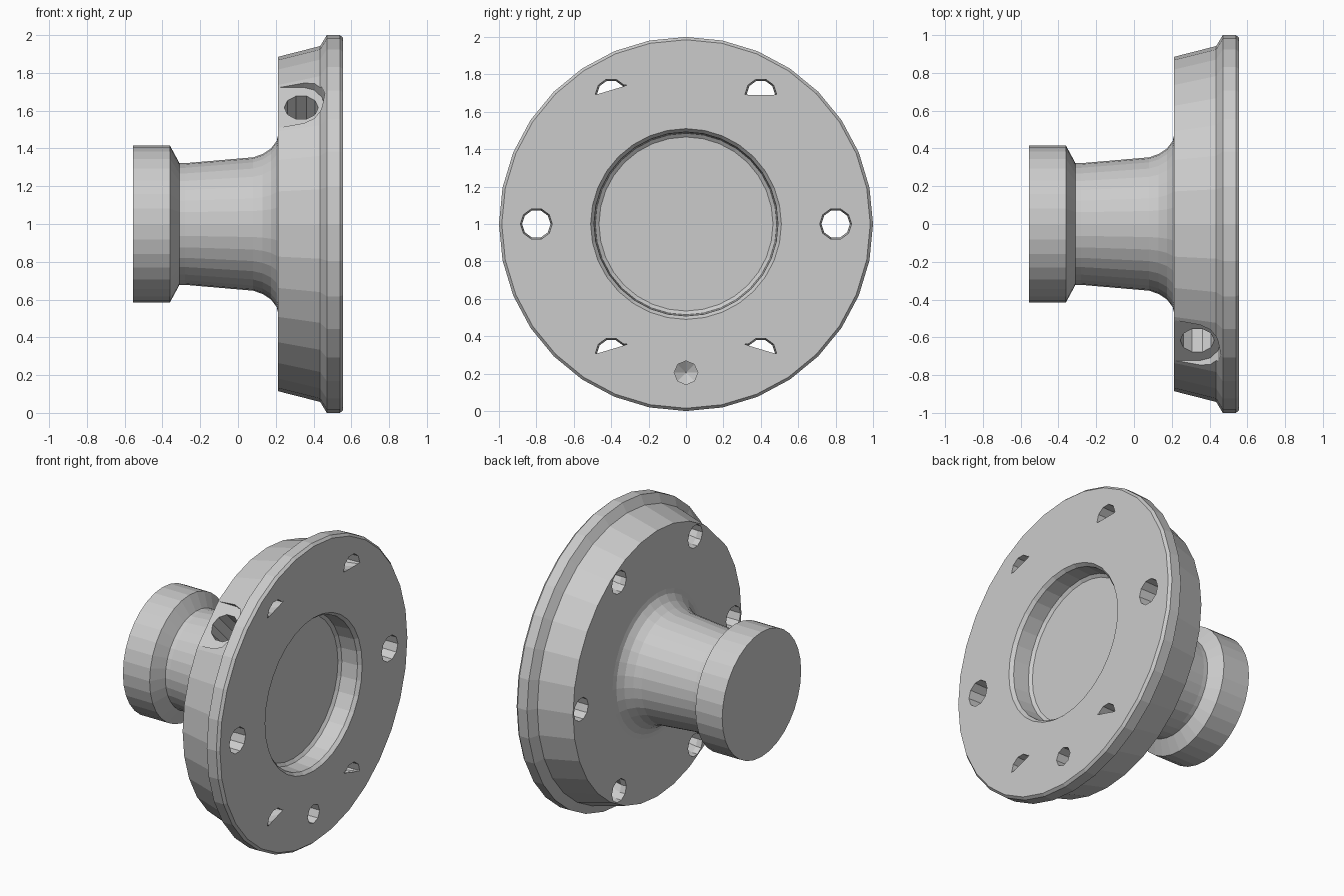
import bpy, bmesh
from math import sin, cos, pi, sqrt
from mathutils import Vector, Matrix

if "Cube" in bpy.data.objects:
    bpy.data.objects.remove(bpy.data.objects["Cube"])

AXIS = Vector((0, 0, 1))     # centre of the flange, turned about x


def finish(bm, name):
    bmesh.ops.remove_doubles(bm, verts=bm.verts, dist=1e-5)
    bmesh.ops.recalc_face_normals(bm, faces=bm.faces)
    mesh = bpy.data.meshes.new(name)
    bm.to_mesh(mesh)
    bm.free()
    obj = bpy.data.objects.new(name, mesh)
    bpy.context.collection.objects.link(obj)
    return obj


def lathe(profile, steps, name):
    """Turn (x, radius) points about the x axis."""
    bm = bmesh.new()
    vs = [bm.verts.new((x, 0, 1 + r)) for x, r in profile]
    es = [bm.edges.new(p) for p in zip(vs, vs[1:])]
    bmesh.ops.spin(bm, geom=vs + es, cent=AXIS, axis=(1, 0, 0),
                   angle=2 * pi, steps=steps, use_merge=True)
    return finish(bm, name)


def loft(rings, name):
    """Skin equal-length rings of points into a closed solid."""
    bm = bmesh.new()
    rows = [[bm.verts.new(p) for p in ring] for ring in rings]
    n = len(rows[0])
    for a, b in zip(rows, rows[1:]):
        for i in range(n):
            j = (i + 1) % n
            bm.faces.new((a[i], a[j], b[j], b[i]))
    bm.faces.new(rows[0])
    bm.faces.new(rows[-1])
    return finish(bm, name)


def x_ring(x, y, z, r, n, chord=None):
    """Circle facing x; chord=(offset, slope) flattens everything below it."""
    pts = []
    for i in range(n):
        a = 2 * pi * i / n
        dy, dz = r * cos(a), r * sin(a)
        if chord:
            # tiny sag keeps the flattened side from degenerating
            dz = max(dz, chord[0] + chord[1] * dy - 0.002 * (dz < -r / 2))
        pts.append((x, y + dy, z + dz))
    return pts


def cut(target, cutter):
    cutter.hide_render = True
    mod = target.modifiers.new("cut", 'BOOLEAN')
    mod.operation = 'DIFFERENCE'
    mod.solver = 'EXACT'
    mod.object = cutter
    bpy.context.view_layer.objects.active = target
    bpy.ops.object.modifier_apply(modifier=mod.name)
    bpy.data.objects.remove(cutter)


# Turned body: knob, waist, fillet, tapered flange, rim and front recess
body = lathe([(-0.557, 0), (-0.557, 0.415), (-0.36, 0.415), (-0.31, 0.322),
              (-0.28, 0.322), (0.08, 0.353), (0.13, 0.37), (0.175, 0.40),
              (0.205, 0.44), (0.212, 0.47), (0.212, 0.885), (0.435, 0.942),
              (0.47, 1.0), (0.54, 1.0), (0.557, 0.985), (0.557, 0.51),
              (0.535, 0.492), (0.425, 0.485), (0.41, 0.465), (0.41, 0)],
             32, "flange_body")

# Bolt holes: two full ones, four partly closed at the front face
h = 0.8 * sqrt(3) / 2
bolts = [(0.8, 0, None), (-0.8, 0, None), (0.4, h, (0, 0)),
         (0.4, -h, (0.025, -0.3)), (-0.4, h, (0.025, 0.3)),
         (-0.4, -h, (0.025, 0.3))]
for y, dz, chord in bolts:
    cut(body, loft([x_ring(0.1, y, 1 + dz, 0.076, 10),
                    x_ring(0.25, y, 1 + dz, 0.076, 10),
                    x_ring(0.557, y, 1 + dz, 0.085, 10, chord),
                    x_ring(0.65, y, 1 + dz, 0.085, 10, chord)], "bolt_cutter"))

# Blind locating hole with a drill-point bottom
cut(body, loft([x_ring(0.6, 0, 0.205, 0.063, 8),
                x_ring(0.40, 0, 0.205, 0.063, 8),
                x_ring(0.36, 0, 0.205, 0.003, 8)], "locating_cutter"))

# Upper front port: a flat milled in the flange edge, then a radial hole
out = Vector((0, -1, 1)).normalized()
side = Vector((0, 1, 1)).normalized()


def port_ring(pts, dist):
    return [AXIS + out * dist + Vector((x, 0, 0)) + side * t for x, t in pts]


flat = [(0.15, -0.15), (0.35, -0.15)]
flat += [(0.35 + 0.11 * sin(a), -0.15 * cos(a))
         for a in (pi * k / 6 for k in range(1, 6))]
flat += [(0.35, 0.15), (0.15, 0.15)]
hole = [(0.335 + 0.09 * cos(pi * k / 5), 0.09 * sin(pi * k / 5)) for k in range(10)]
cut(body, loft([port_ring(flat, 0.872), port_ring(flat, 1.1)], "flat_cutter"))
cut(body, loft([port_ring(hole, 0.60), port_ring(hole, 1.1)], "port_cutter"))
